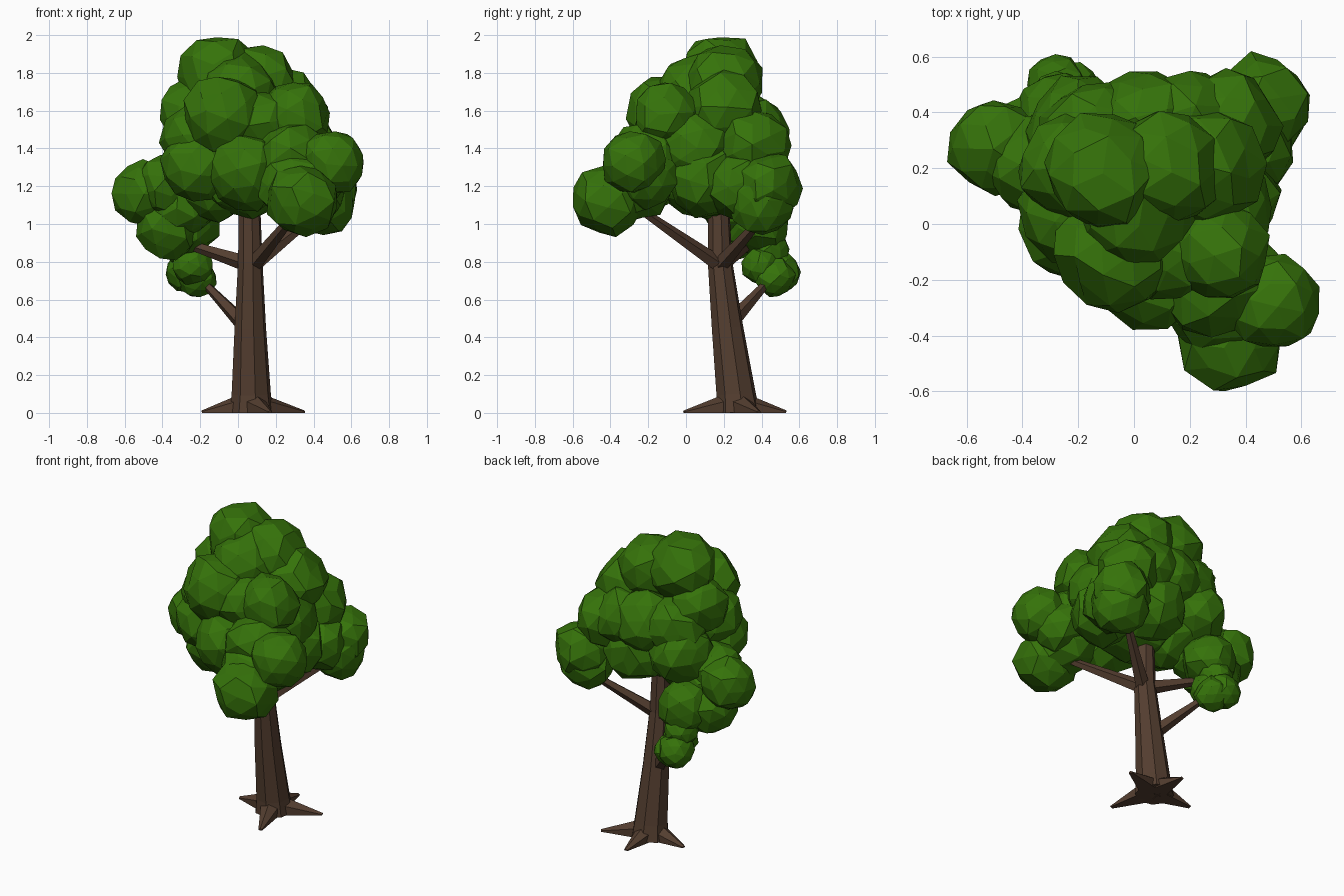
import bpy, bmesh, random
from math import tau
from mathutils import Vector, Euler

random.seed(4)
if "Cube" in bpy.data.objects:
    bpy.data.objects.remove(bpy.data.objects["Cube"])


def material(name, red, green, blue):
    mat = bpy.data.materials.new(name)
    mat.use_nodes = True
    color = (red, green, blue, 1)
    mat.diffuse_color = color
    mat.node_tree.nodes["Principled BSDF"].inputs["Base Color"].default_value = color
    return mat


LEAF = material("leaf green", .036, .17, .003)
BARK = material("bark brown", .088, .048, .029)


def finish(name, bm, mat):
    bmesh.ops.recalc_face_normals(bm, faces=bm.faces)
    mesh = bpy.data.meshes.new(name)
    bm.to_mesh(mesh)
    bm.free()
    mesh.materials.append(mat)
    obj = bpy.data.objects.new(name, mesh)
    bpy.context.collection.objects.link(obj)


def limb(name, stations, sides, twist=0):
    """Tapered faceted tube through (centre, radius) stations, kept above the ground."""
    bm = bmesh.new()
    axis = Vector(stations[-1][0]) - Vector(stations[0][0])
    turn = axis.to_track_quat("Z", "Y")
    rings = []
    for centre, radius in stations:
        ring = []
        for side in range(sides):
            spoke = Vector((radius, 0, 0))
            spoke.rotate(Euler((0, 0, twist + side * tau / sides)))
            spoke.rotate(turn)
            point = Vector(centre) + spoke
            point.z = max(point.z, 0)
            ring.append(bm.verts.new(point))
        rings.append(ring)
    for lower, upper in zip(rings, rings[1:]):
        for side in range(sides):
            after = (side + 1) % sides
            bm.faces.new((lower[side], lower[after], upper[after], upper[side]))
    bm.faces.new(rings[0])
    bm.faces.new(rings[-1])
    finish(name, bm, BARK)


def branch(name, start, end):
    """Tapered branch that narrows evenly from the trunk to its tip."""
    start, end = Vector(start), Vector(end)
    limb(name, [(start, .045), (start.lerp(end, .5), .032), (end, .02)], 5)


def foliage(name, radius, centres):
    """Cluster of irregular faceted balls of one size."""
    bm = bmesh.new()
    for centre in centres:
        ball = bmesh.ops.create_icosphere(bm, subdivisions=2, radius=radius)["verts"]
        spin = Euler([random.uniform(0, tau) for axis in "xyz"])
        for vert in ball:
            vert.co *= random.uniform(.89, 1.06)
            vert.co.rotate(spin)
            vert.co += Vector(centre)
    bmesh.ops.dissolve_limit(bm, angle_limit=.12, verts=bm.verts, edges=bm.edges)
    finish(name, bm, LEAF)


# Leaning trunk with a slight flare at the ground
limb("trunk", [((.07, .275, 0), .118), ((.07, .265, .1), .106), ((.065, .22, .45), .085),
               ((.065, .18, .8), .066), ((.06, .17, 1.2), .055)], 8, .3)

# Four spreading roots
root_tips = {"left": (.28, .12), "front": (.1, -.275), "back": (0, .265), "right": (-.26, .03)}
for side, (reach_x, reach_y) in root_tips.items():
    heart, reach = Vector((.07, .265, .04)), Vector((reach_x, reach_y, -.04))
    limb(side + "_root", [(heart + reach * along, .08 - .067 * along)
                          for along in (.1, .4, .7, 1)], 6, tau / 12)

# Branches
branch("front_branch", (.08, .18, .78), (.34, -.28, 1.1))
branch("back_branch", (.08, .18, .78), (.42, .42, 1.05))
branch("right_branch", (.05, .19, .79), (-.32, .36, .91))
branch("low_branch", (.03, .23, .47), (-.19, .44, .7))

# Canopy, from the crown to the lowest clumps
foliage("crown_foliage", .22, [(-.1, .19, 1.79), (.11, .2, 1.74), (0, .05, 1.69), (-.07, -.09, 1.58),
                               (.25, .2, 1.6)])
foliage("crown_side_foliage", .19, [(.3, -.1, 1.57), (-.23, .2, 1.59), (.12, -.08, 1.53)])
foliage("back_foliage", .2, [(.04, .36, 1.48), (.33, .35, 1.42), (-.2, .33, 1.32), (.12, .33, 1.25),
                             (.19, .36, 1.46), (-.14, .32, 1.47)])
foliage("inner_foliage", .28, [(.05, .1, 1.3)])
foliage("middle_foliage", .21, [(-.21, 0, 1.31), (.05, -.18, 1.28), (.32, .1, 1.24), (.28, -.2, 1.34),
                                (-.12, .18, 1.22), (-.2, .06, 1.45), (.3, .05, 1.42)])
foliage("front_foliage", .2, [(.34, -.41, 1.13), (.3, -.28, 1.2)])
foliage("front_left_foliage", .175, [(.5, -.28, 1.33), (.4, -.22, 1.25)])
foliage("left_back_foliage", .185, [(.455, .43, 1.2), (.45, .4, 1.12), (.4, .28, 1.2)])
foliage("right_foliage", .175, [(-.5, .28, 1.17), (-.38, .28, .98), (-.37, .22, 1.2), (-.3, .25, 1.1),
                                (-.27, .38, 1)])
foliage("low_foliage", .11, [(-.27, .44, .86), (-.22, .47, .72), (-.28, .5, .75), (-.24, .4, .78)])
